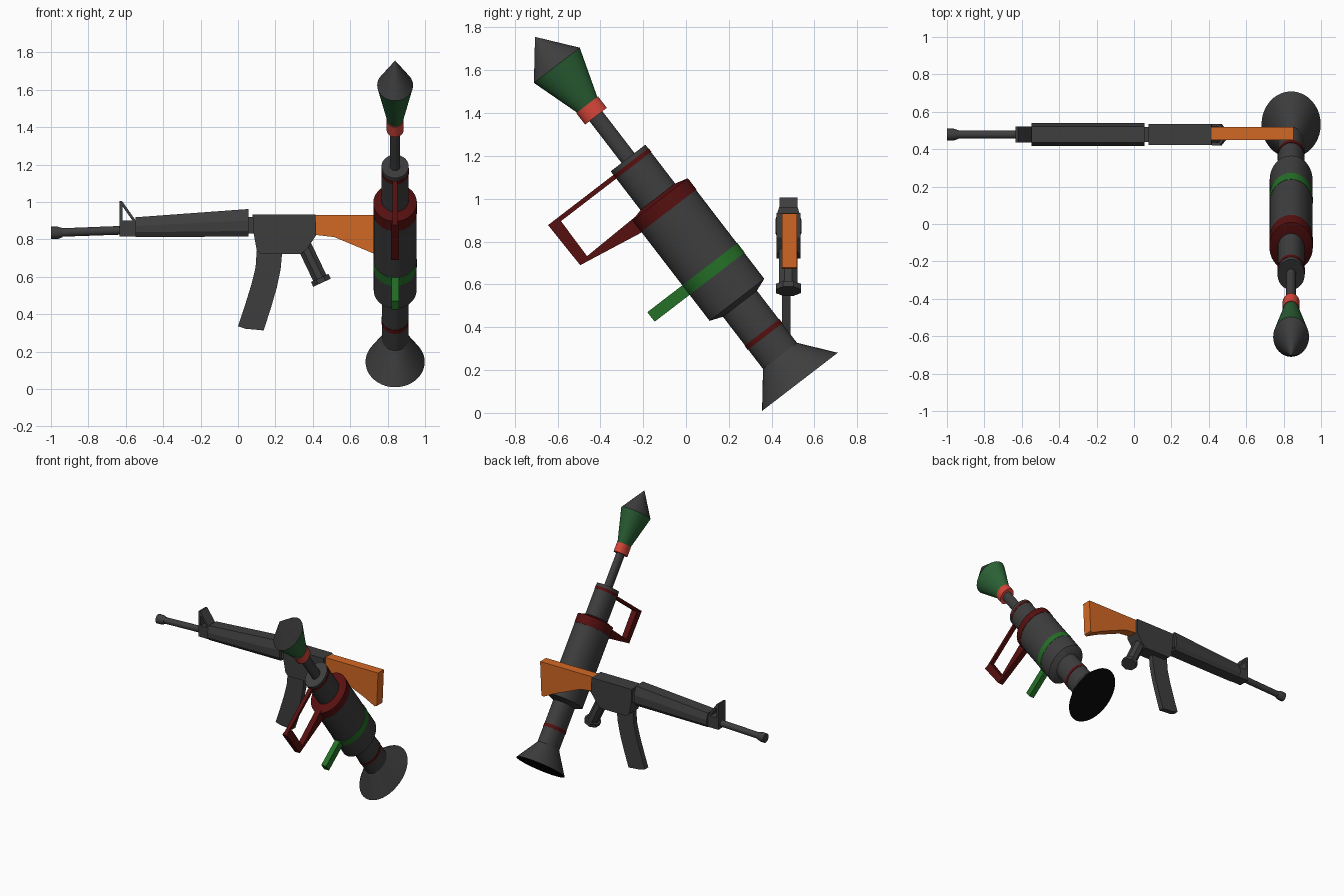
import bpy, bmesh, math
from mathutils import Matrix, Vector

if "Cube" in bpy.data.objects:
    bpy.data.objects.remove(bpy.data.objects["Cube"])


def material(name, r, g, b):
    m = bpy.data.materials.new(name)
    m.diffuse_color = (r, g, b, 1)
    m.use_nodes = True
    m.node_tree.nodes["Principled BSDF"].inputs["Base Color"].default_value = m.diffuse_color
    return m


GREY = material("gunmetal grey", 0.048, 0.048, 0.048)
BLACK = material("black", 0.002, 0.002, 0.002)
ORANGE = material("orange wood", 0.65, 0.14, 0.018)
MAROON = material("dark red", 0.095, 0.005, 0.005)
GREEN = material("bright green", 0.018, 0.16, 0.02)
WARHEAD = material("forest green", 0.024, 0.12, 0.036)
RED = material("light red", 0.68, 0.06, 0.04)


def loft(name, rings, mat, matrix=Matrix(), smooth=False):
    """Skin a list of equal-length point rings and cap both ends."""
    bm = bmesh.new()
    rows = [[bm.verts.new(matrix @ Vector(p)) for p in ring] for ring in rings]
    n = len(rows[0])
    for a, b in zip(rows, rows[1:]):
        for i in range(n):
            bm.faces.new((a[i], a[(i + 1) % n], b[(i + 1) % n], b[i]))
    bm.faces.new(rows[0][::-1])
    bm.faces.new(rows[-1])
    bmesh.ops.recalc_face_normals(bm, faces=bm.faces)
    mesh = bpy.data.meshes.new(name)
    bm.to_mesh(mesh)
    bm.free()
    mesh.materials.append(mat)
    ob = bpy.data.objects.new(name, mesh)
    bpy.context.collection.objects.link(ob)
    if smooth:
        bpy.ops.object.select_all(action='DESELECT')
        ob.select_set(True)
        bpy.context.view_layer.objects.active = ob
        bpy.ops.object.shade_smooth_by_angle(angle=math.radians(25))
    return ob


# ---------- Launcher: local x = width, y = across the tube, z = along the tube ----------
TILT = Matrix(((1, 0, 0, 0.84), (0, 0.793, -0.609, 0.532),
               (0, 0.609, 0.793, 0.145), (0, 0, 0, 1)))
FLAT = 0.71    # tube is narrower in x


def lathe(name, profile, mat, sides=40):
    rings = [[(FLAT * r * math.cos(2 * math.pi * i / sides),
               r * math.sin(2 * math.pi * i / sides), t) for i in range(sides)]
             for t, r in profile]
    return loft(name, rings, mat, TILT, True)


def bar(name, outline, half, mat):
    """Flat bar on the launcher, outline given as (along, across)."""
    return loft(name, [[(x, s, t) for t, s in outline] for x in (-half, half)], mat, TILT)


bell = lathe("exhaust_bell", [(0, 0.223), (0.153, 0.1)], GREY)
bell.data.materials.append(BLACK)
for f in bell.data.polygons:            # dark mouth of the bell
    if f.normal.dot(Vector((0, 0.609, -0.793))) > 0.95:
        f.material_index = 1
lathe("rear_tube", [(0.15, 0.1), (0.48, 0.1)], GREY)
lathe("rear_band", [(0.267, 0.1025), (0.291, 0.1025)], MAROON)
lathe("main_body", [(0.46, 0.1), (0.483, 0.161), (1.01, 0.161)], GREY)
lathe("green_band", [(0.636, 0.163), (0.692, 0.163)], GREEN)
lathe("front_collar", [(1.007, 0.164), (1.073, 0.164), (1.09, 0.1)], MAROON)
lathe("front_tube", [(1.07, 0.102), (1.318, 0.102)], GREY)
lathe("front_band", [(1.275, 0.104), (1.296, 0.104)], MAROON)
lathe("rocket_rod", [(1.3, 0.038), (1.6, 0.038)], GREY)
lathe("rocket_collar", [(1.564, 0.064), (1.632, 0.064)], RED)
lathe("rocket_flare", [(1.632, 0.06), (1.864, 0.135)], WARHEAD)
lathe("rocket_tip", [(1.864, 0.135), (2.03, 0.001)], GREY)

bar("front_grip", [(0.636, -0.14), (0.692, -0.14), (0.692, -0.367), (0.636, -0.367)], 0.02, GREEN)
bar("trigger_handle", [(1.0, -0.14), (1.057, -0.482), (1.297, -0.487), (1.275, -0.428),
                       (1.071, -0.431), (1.08, -0.14)], 0.021, MAROON)
bar("handle_strut", [(1.275, -0.095), (1.297, -0.095), (1.297, -0.487), (1.275, -0.44)],
    0.014, MAROON)

# ---------- Rifle: outlines in x, z, extruded about its centre plane ----------
YC = 0.478


def plate(name, outline, half, mat=GREY, yc=YC):
    return loft(name, [[(x, y, z) for x, z in outline] for y in (yc - half, yc + half)], mat)


def rod(name, stations, sides, wide=1.0, smooth=False):
    """Round bar through stations (x, z, radius) in the x-z plane."""
    a, b = stations[0], stations[-1]
    d = Vector((b[0] - a[0], 0, b[1] - a[1])).normalized()
    u = Vector((-d.z, 0, d.x))
    rings = []
    for x, z, r in stations:
        ring = []
        for i in range(sides):
            w = 2 * math.pi * (i + 0.5) / sides
            ring.append(Vector((x, YC, z)) + u * r * math.cos(w)
                        + Vector((0, wide * r * math.sin(w), 0)))
        rings.append(ring)
    return loft(name, rings, GREY, smooth=smooth)


def slice_x(x, top, high, low, bottom, inner=0.043, outer=0.061):
    """Eight-sided handguard section."""
    half = [(inner, top), (outer, high), (outer, low), (inner, bottom)]
    return [(x, YC + y, z) for y, z in half] + [(x, YC - y, z) for y, z in half[::-1]]


rod("barrel", [(-0.96, 0.836, 0.023), (-0.5, 0.853, 0.024)], 16, 0.95, True)
rod("muzzle", [(-1.0, 0.834, 0.034), (-0.965, 0.835, 0.034), (-0.938, 0.836, 0.025)],
    16, 0.95, True)
plate("sight_block", [(-0.634, 0.815), (-0.634, 0.9), (-0.545, 0.9), (-0.545, 0.815)], 0.043)
plate("front_sight", [(-0.634, 0.89), (-0.634, 1.005), (-0.62, 1.005), (-0.543, 0.895),
                      (-0.558, 0.892), (-0.617, 0.975), (-0.617, 0.89)], 0.042)
loft("handguard", [slice_x(-0.548, 0.918, 0.872, 0.838, 0.812),
                   slice_x(0.055, 0.962, 0.9, 0.845, 0.815)], GREY)
plate("receiver_joint", [(0.05, 0.83), (0.05, 0.92), (0.085, 0.92), (0.085, 0.83)], 0.04)
plate("receiver", [(0.078, 0.933), (0.415, 0.933), (0.417, 0.82), (0.37, 0.75),
                   (0.335, 0.722), (0.125, 0.722), (0.1, 0.742), (0.084, 0.83)], 0.056)
plate("magazine", [(0.1, 0.74), (0.094, 0.65), (0.072, 0.56), (0.035, 0.44), (0.0, 0.335),
                   (0.04, 0.322), (0.137, 0.313), (0.175, 0.43), (0.207, 0.54),
                   (0.228, 0.64), (0.237, 0.74)], 0.02, yc=0.468)
rod("pistol_grip", [(0.355, 0.765, 0.042), (0.443, 0.582, 0.042)], 8, 1.12)
rod("grip_flange", [(0.437, 0.594, 0.056), (0.449, 0.568, 0.056)], 8, 1.12)
plate("stock", [(0.412, 0.931), (0.853, 0.931), (0.842, 0.68), (0.825, 0.673),
                (0.73, 0.722), (0.515, 0.812), (0.412, 0.824)], 0.035, ORANGE, yc=0.483)
